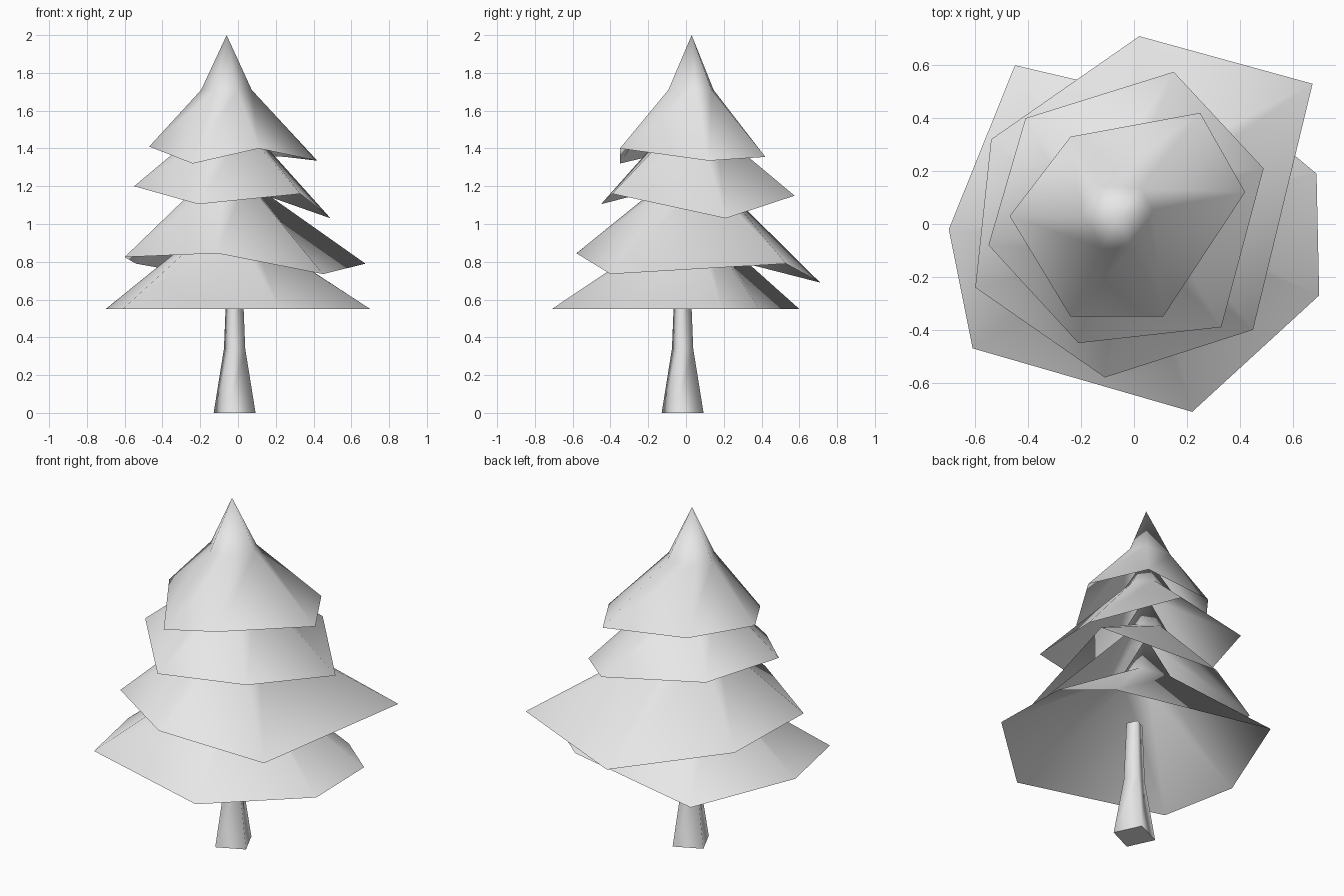
import bpy
import bmesh
from math import cos, sin, radians
from mathutils import Vector

cube = bpy.data.objects.get("Cube")
if cube:
    bpy.data.objects.remove(cube, do_unlink=True)

# One plain grey for the whole tree
grey = bpy.data.materials.new("light_grey")
grey.use_nodes = True
colour = (0.8, 0.8, 0.8, 1)
grey.diffuse_color = colour
grey.node_tree.nodes["Principled BSDF"].inputs["Base Color"].default_value = colour


def finish(name, bm):
    """Turn a bmesh into a named, smooth shaded object."""
    mesh = bpy.data.meshes.new(name)
    bm.to_mesh(mesh)
    bm.free()
    mesh.materials.append(grey)
    obj = bpy.data.objects.new(name, mesh)
    bpy.context.collection.objects.link(obj)
    return obj


def bridge(bm, lower, upper):
    """Join two counter-clockwise rings with smooth quads."""
    n = len(lower)
    for i in range(n):
        j = (i + 1) % n
        bm.faces.new((lower[i], lower[j], upper[j], upper[i])).smooth = True


def skirt(name, rim, neck_z, tip_z):
    """Open, ragged cone: wide rim, narrow neck and pointed tip."""
    bm = bmesh.new()
    axis = Vector((-0.06, 0.03, 0))
    neck_pts = []
    for p in rim:
        out = Vector((p[0], p[1], 0)) - axis
        neck_pts.append(axis + out.normalized() * 0.135 + Vector((0, 0, neck_z)))
    lower = [bm.verts.new(p) for p in rim]
    neck = [bm.verts.new(p) for p in neck_pts]
    tip = bm.verts.new(axis + Vector((0, 0, tip_z)))
    bridge(bm, lower, neck)
    for i, v in enumerate(neck):
        bm.faces.new((v, neck[(i + 1) % len(neck)], tip)).smooth = True
    return finish(name, bm)


# Foliage tiers, rims listed counter-clockwise
skirt("bottom_foliage", [
    (0.69, 0.19, 0.55), (0.45, 0.39, 0.55), (-0.45, 0.60, 0.55),
    (-0.70, -0.02, 0.55), (-0.61, -0.47, 0.55), (0.22, -0.71, 0.55),
    (0.70, -0.27, 0.55)], 0.96, 1.22)
skirt("lower_middle_foliage", [
    (0.675, 0.53, 0.79), (0.02, 0.71, 0.69), (-0.54, 0.32, 0.79),
    (-0.60, -0.24, 0.825), (-0.11, -0.58, 0.845), (0.45, -0.40, 0.735)],
    1.23, 1.48)
skirt("upper_middle_foliage", [
    (0.49, 0.21, 1.03), (0.15, 0.575, 1.15), (-0.41, 0.40, 1.20),
    (-0.55, -0.08, 1.20), (-0.21, -0.45, 1.105), (0.33, -0.39, 1.16)],
    1.50, 1.72)
skirt("top_foliage", [
    (0.42, 0.12, 1.335), (0.25, 0.42, 1.355), (-0.24, 0.33, 1.39),
    (-0.47, 0.03, 1.41), (-0.24, -0.35, 1.32), (0.11, -0.35, 1.40)],
    1.71, 2.0)

# Four-sided trunk, flared at the foot
bm = bmesh.new()
rings = []
for z, r in ((0, 0.118), (0.34, 0.06), (0.69, 0.045)):
    rings.append([bm.verts.new((-0.018 + r * cos(radians(a)),
                                -0.018 + r * sin(radians(a)), z))
                  for a in range(-20, 340, 90)])
for low, high in zip(rings, rings[1:]):
    bridge(bm, low, high)
bm.faces.new(reversed(rings[0]))
bm.faces.new(rings[-1])
finish("trunk", bm)
